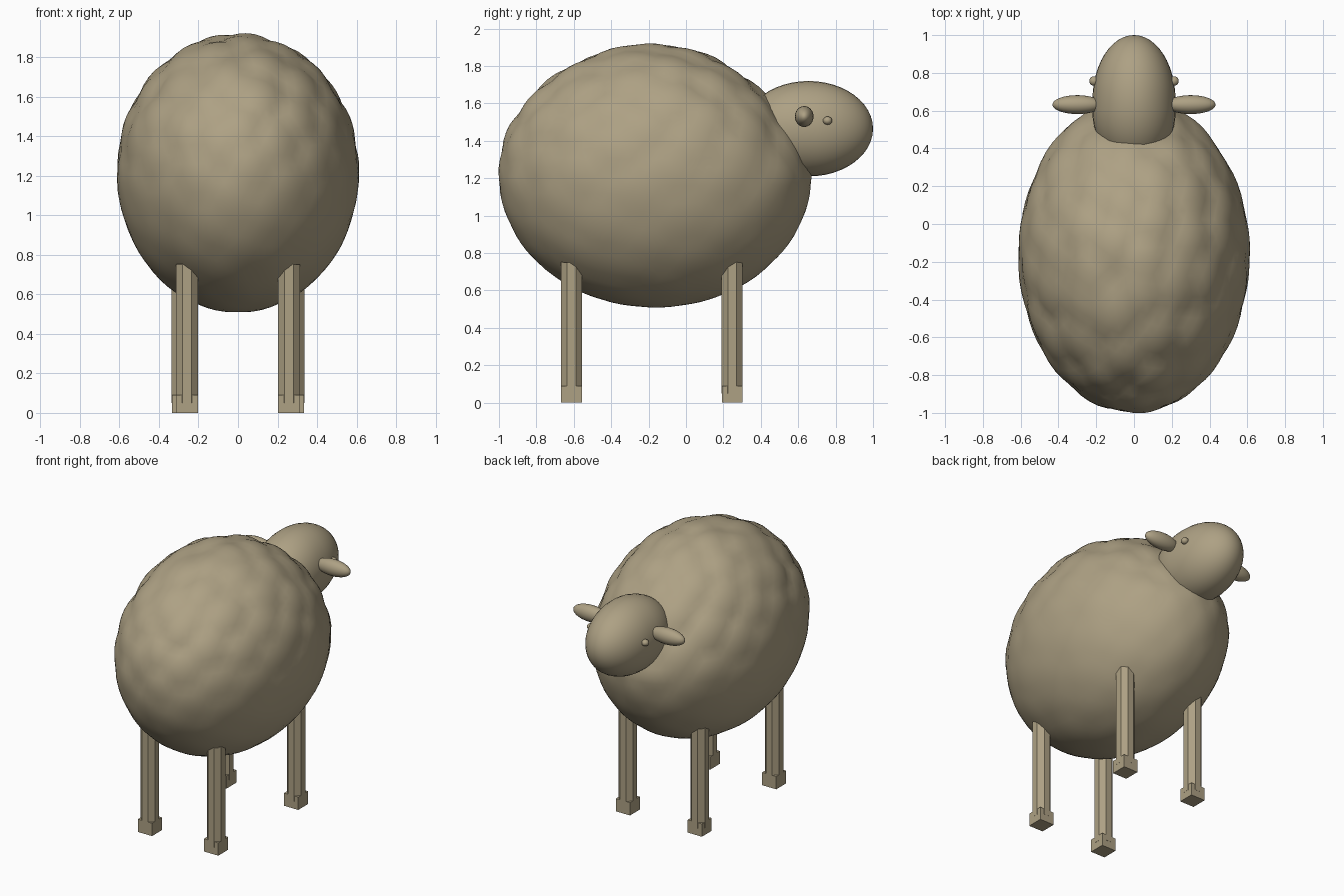
import bpy, bmesh, math, random
from mathutils import Matrix, Vector

if "Cube" in bpy.data.objects:
    bpy.data.objects.remove(bpy.data.objects["Cube"])

random.seed(4)
tan = bpy.data.materials.new("warm tan")
tan.diffuse_color = (0.42, 0.355, 0.23, 1)
tan.use_nodes = True
tan.node_tree.nodes["Principled BSDF"].inputs["Base Color"].default_value = tan.diffuse_color


def make_object(name, bm, smooth=None):
    mesh = bpy.data.meshes.new(name)
    bm.to_mesh(mesh)
    bm.free()
    mesh.materials.append(tan)
    obj = bpy.data.objects.new(name, mesh)
    bpy.context.collection.objects.link(obj)
    if smooth:
        bpy.ops.object.select_all(action='DESELECT')
        obj.select_set(True)
        bpy.context.view_layer.objects.active = obj
        bpy.ops.object.shade_smooth_by_angle(angle=math.radians(smooth))
    return obj


def ellipsoid(name, center, radii, seg=32, rings=20, axis='Z'):
    bm = bmesh.new()
    turn = Matrix.Rotation(math.pi / 2, 4, axis) if axis != 'Z' else Matrix()
    bmesh.ops.create_uvsphere(bm, u_segments=seg, v_segments=rings, radius=1, matrix=turn)
    for v in bm.verts:
        v.co = Vector(center) + Vector(a * b for a, b in zip(v.co, radii))
    return make_object(name, bm, 30)


# Woolly body: ellipsoid with soft tufts that fade out towards the belly
COUNT = 120
tufts = []
for i in range(COUNT):
    z = 1 - 2 * (i + 0.5) / COUNT
    a = i * math.pi * (3 - math.sqrt(5))
    r = math.sqrt(1 - z * z)
    jitter = Vector(random.uniform(-0.06, 0.06) for _ in range(3))
    tufts.append((Vector((r * math.cos(a), r * math.sin(a), z)) + jitter).normalized())

bm = bmesh.new()
bmesh.ops.create_icosphere(bm, subdivisions=5, radius=1)
for v in bm.verts:
    n = v.co.normalized()
    d = min((n - t).length for t in tufts)
    fade = min(1, max(0.2, 0.5 + n.z * 1.3))
    swell = 1.008 + fade * 0.042 * (0.45 - min(1, (d / 0.24) ** 2))
    slim = 0.07 * max(0, n.y) * max(0, n.z) * 2
    v.co = Vector((n.x * 0.605 * swell,
                   -0.165 + n.y * 0.825 * swell - slim,
                   1.21 + n.z * 0.695 * swell))
make_object("woolly_body", bm, 40)

# Head, slightly fuller at the neck end
head = ellipsoid("head", (0, 0.655, 1.465), (0.22, 0.345, 0.255), 36, 24, 'X')
for v in head.data.vertices:
    if v.co.y < 0.655:
        v.co.x *= 1 + 0.35 * (0.655 - v.co.y)

# Ears and eyes on both sides
for side, s in (("left", -1), ("right", 1)):
    ellipsoid(side + "_ear", (s * 0.30, 0.632, 1.53), (0.132, 0.05, 0.056), 24, 16, 'Y')
    ellipsoid(side + "_eye", (s * 0.212, 0.757, 1.508), (0.025, 0.025, 0.022), 16, 10)

# Octagonal legs with square hooves
for end, x, y in (("front", 0.28, 0.247), ("rear", 0.258, -0.612)):
    for side, s in (("left", -1), ("right", 1)):
        bm = bmesh.new()
        radius = 0.056 / math.cos(math.pi / 8)
        bmesh.ops.create_cone(
            bm, cap_ends=True, segments=8, radius1=radius, radius2=radius, depth=0.80,
            matrix=Matrix.Translation((s * x, y, 0.45)) @ Matrix.Rotation(math.pi / 8, 4, 'Z'))
        # keep the top of each leg tucked inside the body
        for v in bm.verts:
            if v.co.z > 0.5:
                v.co.x = s * (x - 0.0) + (v.co.x - s * x) * 1.0
                v.co.z = 0.75 if abs(v.co.x) > x else 0.80
        name = end + "_" + side
        make_object(name + "_leg", bm)

        bm = bmesh.new()
        bmesh.ops.create_cube(bm, size=1, matrix=Matrix.Translation((s * x, y, 0.045))
                              @ Matrix.Diagonal((0.11, 0.11, 0.09, 1)))
        make_object(name + "_hoof", bm)
